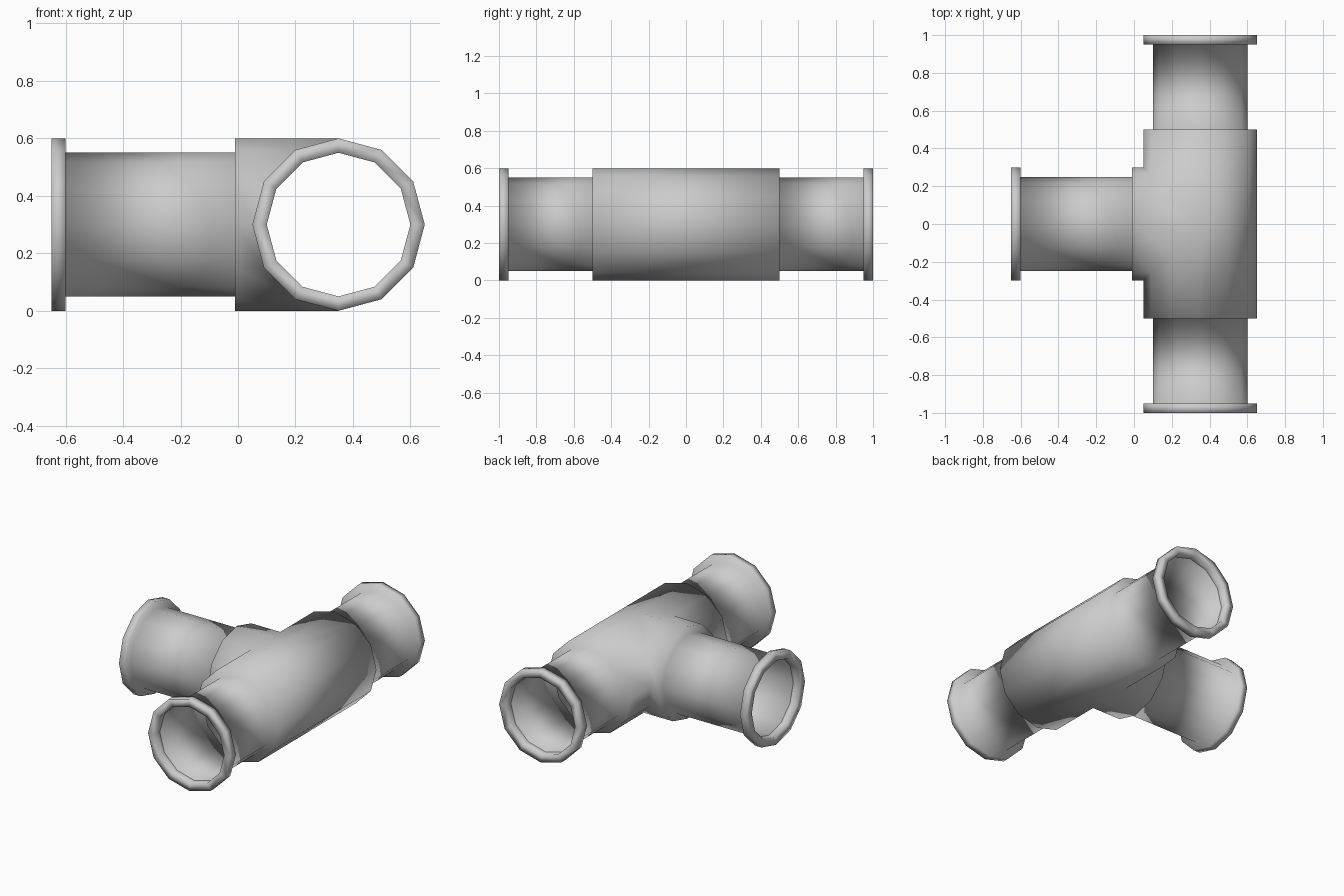
import bpy, bmesh
from math import sin, cos, pi
from mathutils import Vector

SIDES, AXIS_X, AXIS_Z = 12, 0.35, 0.3
WIDE, NARROW, LIP = 0.3, 0.25, 0.05
BODY_END, RUN_END = 0.5, 1.0
COLLAR, BRANCH_END = -0.01, -0.65
TOP, BOTTOM = SIDES // 4, 3 * SIDES // 4

cube = bpy.data.objects.get("Cube")
if cube:
    bpy.data.objects.remove(cube, do_unlink=True)

bm = bmesh.new()


def run_point(r, y, i):
    """Point on the straight run, which lies along y."""
    a = 2 * pi * i / SIDES
    return Vector((AXIS_X + r * cos(a), y, AXIS_Z + r * sin(a)))


def branch_point(r, x, i):
    """Point on the side branch, which lies along x."""
    a = 2 * pi * i / SIDES
    return Vector((x, r * cos(a), AXIS_Z + r * sin(a)))


def seam(i):
    """Half-width of the mitre where branch and run meet."""
    return WIDE * abs(cos(2 * pi * i / SIDES))


def face(points):
    bm.faces.new([bm.verts.new(p) for p in points])


def skin(point, rings):
    """Join successive (radius, distance) rings with quads."""
    for (r0, d0), (r1, d1) in zip(rings, rings[1:]):
        for i in range(SIDES):
            face([point(r0, d0, i), point(r0, d0, i + 1),
                  point(r1, d1, i + 1), point(r1, d1, i)])


# Wide body: far half runs straight through, near half stops at the mitre
for i in range(SIDES):
    j = i + 1
    if TOP <= i < BOTTOM:
        for s in (-1, 1):
            face([run_point(WIDE, s * BODY_END, i), run_point(WIDE, s * BODY_END, j),
                  run_point(WIDE, s * seam(j), j), run_point(WIDE, s * seam(i), i)])
    else:
        loop = [run_point(WIDE, -BODY_END, i), run_point(WIDE, -BODY_END, j)]
        if j == TOP:
            loop.append(run_point(WIDE, 0, j))
        loop += [run_point(WIDE, BODY_END, j), run_point(WIDE, BODY_END, i)]
        if i == BOTTOM:
            loop.append(run_point(WIDE, 0, i))
        face(loop)

# Branch collar, mitred into the body
for i in range(SIDES):
    j = i + 1
    face([branch_point(WIDE, COLLAR, i), branch_point(WIDE, COLLAR, j),
          branch_point(WIDE, AXIS_X - seam(j), j),
          branch_point(WIDE, AXIS_X - seam(i), i)])

# Three narrow pipes, each ending in a flange: point, axis, start, end, lip
arms = [(run_point, 1, -BODY_END, -RUN_END, -LIP),
        (run_point, 1, BODY_END, RUN_END, LIP),
        (branch_point, 0, COLLAR, BRANCH_END, -LIP)]
for point, axis, start, end, lip in arms:
    skin(point, [(WIDE, start), (NARROW, start), (NARROW, end - lip),
                 (WIDE, end - lip), (WIDE, end), (NARROW, end)])
bmesh.ops.remove_doubles(bm, verts=bm.verts[:], dist=1e-4)

# Inner bore of each flange, joined to the shell only at the mouth
for point, axis, start, end, lip in arms:
    shell = set(bm.verts)
    skin(point, [(NARROW, end), (NARROW, end - lip)])
    joined = [v for v in bm.verts
              if v not in shell or abs(v.co[axis] - end) < 1e-4]
    bmesh.ops.remove_doubles(bm, verts=joined, dist=1e-4)

bmesh.ops.recalc_face_normals(bm, faces=bm.faces[:])
for f in bm.faces:
    f.smooth = True
mesh = bpy.data.meshes.new("pipe_tee")
bm.to_mesh(mesh)
bm.free()

# Plain grey material
grey = bpy.data.materials.new("plain grey")
grey.use_nodes = True
color = (0.6, 0.6, 0.6, 1)
grey.diffuse_color = color
grey.node_tree.nodes["Principled BSDF"].inputs["Base Color"].default_value = color
mesh.materials.append(grey)
tee = bpy.data.objects.new("pipe_tee", mesh)
bpy.context.scene.collection.objects.link(tee)
